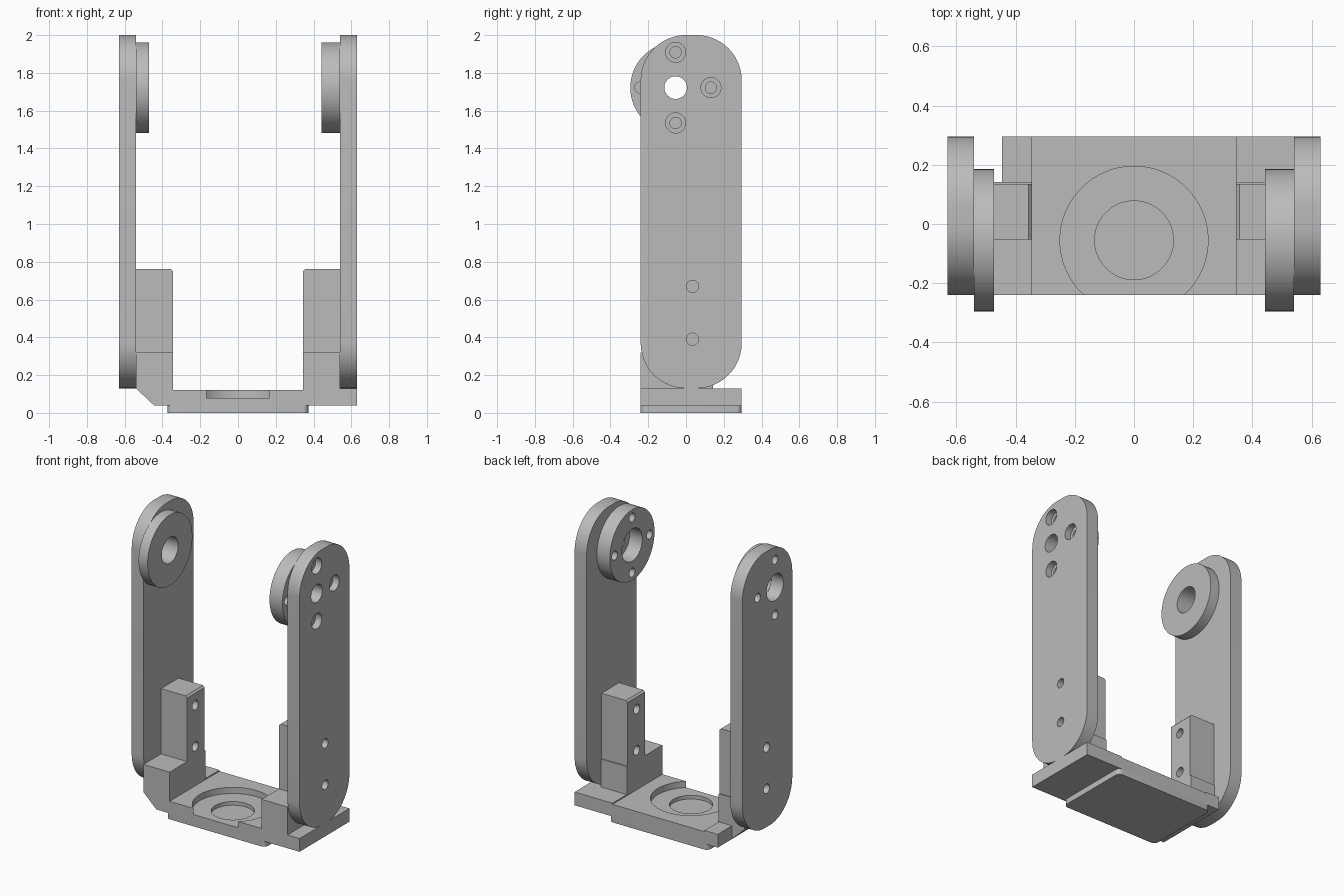
import bpy, bmesh, math
from mathutils import Matrix, Vector

old = bpy.data.objects.get("Cube")
if old:
    bpy.data.objects.remove(old, do_unlink=True)

GREY = (0.5, 0.5, 0.5, 1)
mat = bpy.data.materials.new("light grey")
mat.use_nodes = True
mat.diffuse_color = GREY
mat.node_tree.nodes["Principled BSDF"].inputs["Base Color"].default_value = GREY


def finish(name, bm):
    bmesh.ops.recalc_face_normals(bm, faces=bm.faces)
    me = bpy.data.meshes.new(name)
    bm.to_mesh(me)
    bm.free()
    me.materials.append(mat)
    ob = bpy.data.objects.new(name, me)
    bpy.context.collection.objects.link(ob)
    return ob


def prism(name, points, offset):
    """Extrude a closed outline of 3D points along an offset."""
    bm = bmesh.new()
    face = bm.faces.new([bm.verts.new(p) for p in points])
    out = bmesh.ops.extrude_face_region(bm, geom=[face])
    verts = [v for v in out["geom"] if isinstance(v, bmesh.types.BMVert)]
    bmesh.ops.translate(bm, verts=verts, vec=offset)
    return finish(name, bm)


def box(name, x0, x1, y0, y1, z0, z1):
    x0, x1 = sorted((x0, x1))
    corners = [(x0, y0, z0), (x1, y0, z0), (x1, y1, z0), (x0, y1, z0)]
    return prism(name, corners, (0, 0, z1 - z0))


def cylinder(name, center, radius, depth, axis="X", segments=64):
    bm = bmesh.new()
    m = Matrix.Translation(center)
    if axis == "X":
        m = m @ Matrix.Rotation(math.pi / 2, 4, "Y")
    bmesh.ops.create_cone(bm, cap_ends=True, segments=segments, radius1=radius,
                          radius2=radius, depth=depth, matrix=m)
    return finish(name, bm)


def rod(x0, x1, y, z, radius):
    """Cutter along x."""
    return cylinder("cutter", ((x0 + x1) / 2, y, z), radius, abs(x1 - x0), segments=40)


def apply_modifier(ob, mod):
    bpy.context.view_layer.objects.active = ob
    bpy.ops.object.modifier_apply(modifier=mod.name)


def cut(ob, cutters):
    for c in cutters:
        mod = ob.modifiers.new("cut", "BOOLEAN")
        mod.operation = "DIFFERENCE"
        mod.solver = "EXACT"
        mod.object = c
        apply_modifier(ob, mod)
        bpy.data.objects.remove(c, do_unlink=True)


def smooth(ob):
    bpy.ops.object.select_all(action="DESELECT")
    ob.select_set(True)
    bpy.context.view_layer.objects.active = ob
    bpy.ops.object.shade_smooth_by_angle(angle=math.radians(30))


FRONT, BACK = -0.24, 0.295
HUB_Y, HUB_Z = -0.055, 1.722
BOLT = 0.187
IN, OUT, TIP = 0.345, 0.54, 0.63     # pillar inside, arm inside, arm outside
SCREW_Y, SCREWS = 0.035, (0.39, 0.67)


def arm_outline(x, radius=0.24, steps=20):
    pts = []
    corners = [(BACK - radius, 2 - radius), (FRONT + radius, 2 - radius),
               (FRONT + radius, 0.13 + radius), (BACK - radius, 0.13 + radius)]
    for i, (cy, cz) in enumerate(corners):
        for k in range(steps + 1):
            a = math.pi / 2 * (i + k / steps)
            pts.append((x, cy + radius * math.cos(a), cz + radius * math.sin(a)))
    return pts


# Arms, hubs and pillars on both sides
for side, s in (("left", 1), ("right", -1)):
    left = s > 0
    bolts = [(HUB_Y, HUB_Z + BOLT), (HUB_Y, HUB_Z - BOLT), (HUB_Y + BOLT, HUB_Z)]

    arm = prism(side + "_arm", arm_outline(s * OUT), (s * (TIP - OUT), 0, 0))
    cuts = [rod(s * 0.5, s * 0.7, HUB_Y, HUB_Z, 0.06 if left else 0.09)]
    for y, z in bolts:
        cuts.append(rod(s * 0.5, s * 0.7, y, z, 0.03))
        if left:
            cuts.append(rod(s * 0.585, s * 0.7, y, z, 0.053))
    cuts += [rod(s * 0.5, s * 0.7, SCREW_Y, z, 0.032) for z in SCREWS]
    cut(arm, cuts)
    smooth(arm)

    # Round hub on the inner face of the arm
    h0 = 0.443 if left else 0.472
    hub = cylinder(side + "_hub", (s * (h0 + OUT) / 2, HUB_Y, HUB_Z), 0.24, OUT - h0)
    cuts = [rod(s * 0.4, s * 0.6, HUB_Y, HUB_Z, 0.11 if left else 0.088)]
    if left:
        cuts += [rod(s * 0.4, s * 0.6, y, z, 0.03)
                 for y, z in bolts + [(HUB_Y - BOLT, HUB_Z)]]
    cut(hub, cuts)
    smooth(hub)

    # Pillar with chamfered top inner edge and blind screw holes
    profile = [(IN, 0.32), (OUT, 0.32), (OUT, 0.763), (IN + 0.012, 0.763), (IN, 0.751)]
    pillar = prism(side + "_pillar", [(s * x, -0.053, z) for x, z in profile], (0, 0.188, 0))
    cut(pillar, [rod(s * 0.3, s * 0.5, SCREW_Y, z, 0.032) for z in SCREWS])
    smooth(pillar)

    # Stepped foot in front of and under the pillar
    low = [(OUT, 0.04)] if left else [(OUT, 0.13), (0.445, 0.04)]
    profile = [(IN, 0.04), (IN, 0.32), (OUT, 0.32)] + low
    prism(side + "_foot", [(s * x, FRONT, z) for x, z in profile], (0, 0.382, 0))

# Ledges beside the floor
box("left_ledge", OUT, TIP, FRONT, BACK, 0.04, 0.13)
box("left_back_ledge", IN, OUT, 0.142, BACK, 0.04, 0.13)
box("right_back_ledge", -IN, -0.445, 0.142, BACK, 0.04, 0.13)

# Floor with a stepped round recess open to the front
floor = box("floor", -IN, IN, FRONT, BACK, 0.04, 0.122)
cut(floor, [cylinder("cutter", (0, HUB_Y, 0.18), 0.25, 0.2, "Z"),
            cylinder("cutter", (0, HUB_Y, 0.155), 0.133, 0.2, "Z")])
smooth(floor)

# Bottom pad with rounded corners
pad = box("bottom_pad", -0.372, 0.372, FRONT, BACK, 0, 0.04)
bm = bmesh.new()
bm.from_mesh(pad.data)
upright = [e for e in bm.edges
           if abs((e.verts[0].co - e.verts[1].co).normalized().dot(Vector((0, 0, 1)))) > 0.9]
bmesh.ops.bevel(bm, geom=upright, offset=0.03, segments=6, profile=0.5, affect="EDGES")
bm.to_mesh(pad.data)
bm.free()
smooth(pad)
